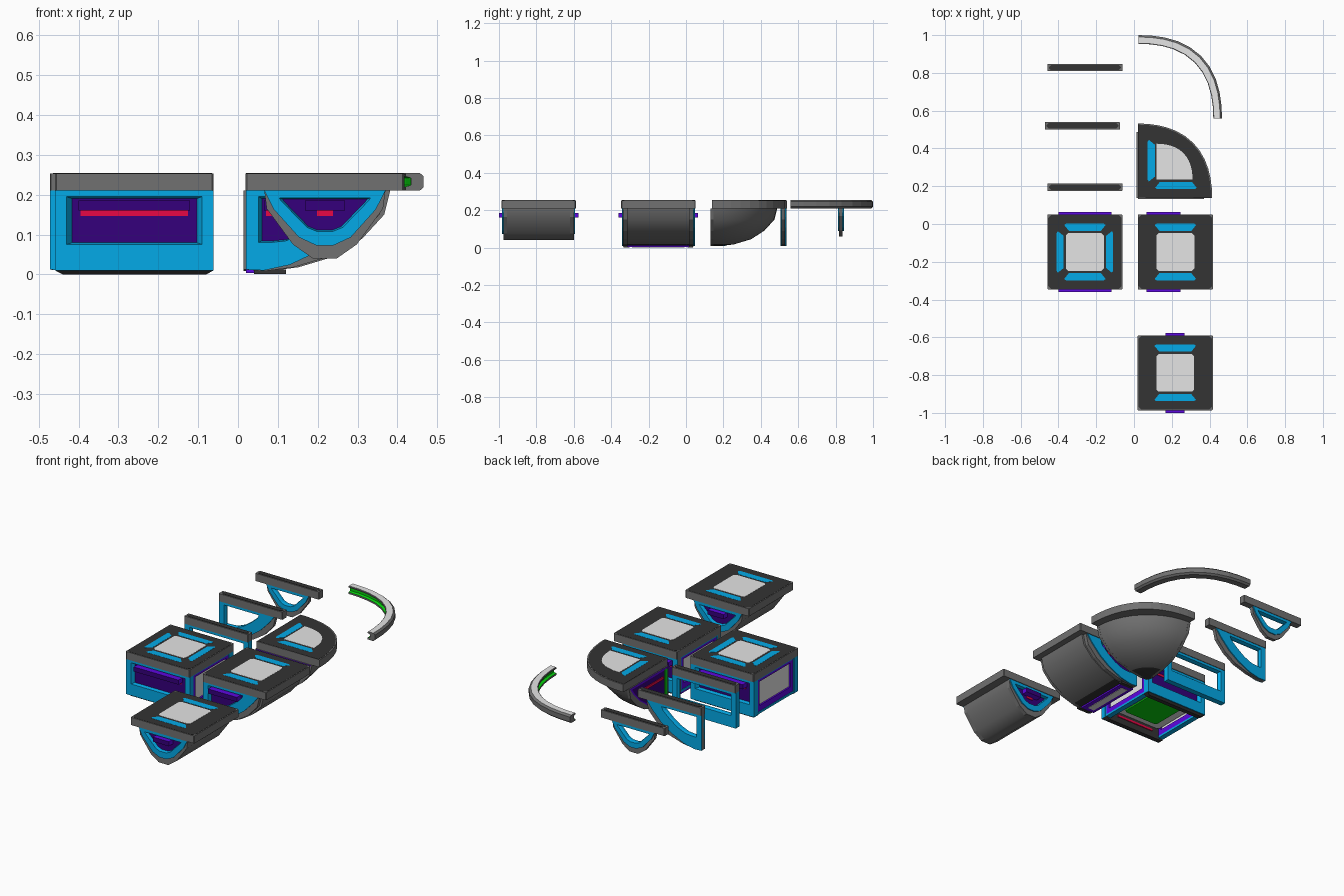
import bpy, bmesh
from math import sin, cos, pi, radians
from mathutils import Matrix, Vector

if "Cube" in bpy.data.objects:
    bpy.data.objects.remove(bpy.data.objects["Cube"], do_unlink=True)


def material(name, r, g, b):
    m = bpy.data.materials.new(name)
    m.use_nodes = True
    m.diffuse_color = (r, g, b, 1)
    m.node_tree.nodes["Principled BSDF"].inputs["Base Color"].default_value = (r, g, b, 1)
    return m


DARK = material("charcoal", .033, .033, .033)
GREY = material("mid grey", .165, .165, .165)
LIGHT = material("light grey", .78, .78, .78)
BLUE = material("bright blue", .001, .4, .8)
VIOLET = material("violet", .11, .002, .75)
PURPLE = material("dark purple", .035, 0, .2)
RED = material("red", .8, .002, .06)
GREEN = material("green", .002, .65, .004)


def axes(origin, u, v, w):
    m = Matrix((u, v, w)).transposed().to_4x4()
    m.translation = Vector(origin)
    return m


X, Y, Z = Vector((1, 0, 0)), Vector((0, 1, 0)), Vector((0, 0, 1))


def wall(x, y, u, w):
    return axes((x, y, 0), u, Z, w)


def loft(name, loops, mats, m=Matrix(), cyclic=False, rule=None, smooth=False):
    """Skin a list of equal loops; cap the ends unless cyclic."""
    bm = bmesh.new()
    rows = [[bm.verts.new(m @ Vector(p)) for p in loop] for loop in loops]
    n = len(rows[0])
    for i in range(len(rows) if cyclic else len(rows) - 1):
        a, b = rows[i], rows[(i + 1) % len(rows)]
        for k in range(n):
            bm.faces.new((a[k], a[(k + 1) % n], b[(k + 1) % n], b[k]))
    if not cyclic:
        bm.faces.new(rows[0])
        bm.faces.new(rows[-1])
    bmesh.ops.remove_doubles(bm, verts=bm.verts, dist=1e-5)
    bmesh.ops.recalc_face_normals(bm, faces=bm.faces)
    if rule:
        for f in bm.faces:
            f.material_index = rule(f)
    me = bpy.data.meshes.new(name)
    bm.to_mesh(me)
    bm.free()
    for mat in (mats if isinstance(mats, list) else [mats]):
        me.materials.append(mat)
    if smooth:
        me.polygons.foreach_set("use_smooth", [True] * len(me.polygons))
        me.set_sharp_from_angle(angle=radians(35))
    ob = bpy.data.objects.new(name, me)
    bpy.context.collection.objects.link(ob)


def at(pts, w):
    return [(u, v, w) for u, v in pts]


def prism(name, pts, w0, w1, mats, m=Matrix(), **kw):
    loft(name, [at(pts, w0), at(pts, w1)], mats, m, **kw)


def ring(name, outer, inner, w0, w1, mat, m, deep=None):
    loft(name, [at(outer, w0), at(outer, w1), at(inner, w1), at(deep or inner, w0)], mat, m, cyclic=True)


def rect(u0, v0, u1, v1):
    return [(u0, v1), (u0, v0), (u1, v0), (u1, v1)]


def cut_rect(hu, hv, c):
    return [(-hu, -hv + c), (-hu + c, -hv), (hu - c, -hv), (hu, -hv + c),
            (hu, hv - c), (hu - c, hv), (-hu + c, hv), (-hu, hv - c)]


def scaled(pts, k, anchor=None):
    a = anchor or (sum(p[0] for p in pts) / len(pts), sum(p[1] for p in pts) / len(pts))
    return [(a[0] + (u - a[0]) * k, a[1] + (v - a[1]) * k) for u, v in pts]


def both(half):
    return [(-u, v) for u, v in half] + [(u, v) for u, v in reversed(half)]


def fan(r, steps=12, bulge=.05):
    angles = [i * pi / 2 / steps for i in range(steps + 1)]
    return [(r * (1 + bulge * sin(2 * a) ** 2) * cos(a), r * (1 + bulge * sin(2 * a) ** 2) * sin(a)) for a in angles]


# Cross-sections: outer hull, blue frame edge inside its rim, window
H, TOP = .199, .21
BOX = rect(-H, .01, H, TOP)
BOX_WINDOW = rect(-.17, .075, .17, .195)
HALF = [(0, .21), (0, .012), (.045, .008), (.12, .018), (.21, .045), (.28, .09), (.335, .15), (.35, .21)]
HALF_EDGE = [(0, .21), (0, .012), (.045, .01), (.11, .024), (.19, .062), (.255, .108), (.31, .165), (.345, .21)]
HALF_WINDOW = [(.032, .195), (.032, .08), (.06, .08), (.1, .084), (.15, .105), (.2, .14), (.24, .175), (.25, .195)]
BOWL = both([(.152, .21), (.146, .165), (.08, .075), (.03, .04)])
BOWL_EDGE = both([(.152, .21), (.128, .163), (.065, .093), (.022, .073)])
BOWL_WINDOW = both([(.115, .192), (.11, .185), (.045, .118), (.02, .108)])


# Roof slab with pale panel and bright strips
def strip(name, x, y, angle):
    pts = [(-.11, .143), (-.1, .15), (.1, .15), (.11, .143), (.085, .112), (-.085, .112)]
    prism(name, pts, .251, .2547, BLUE, Matrix.Translation((x, y, 0)) @ Matrix.Rotation(angle, 4, 'Z'))


def roof(name, x, y, turns):
    m = Matrix.Translation((x, y, 0))
    prism(name + "_roof_slab", cut_rect(H, H, .004), TOP, .253, GREY, m)
    prism(name + "_roof_top", cut_rect(H - .004, H - .004, .015), .25, .254, DARK, m)
    prism(name + "_roof_panel", cut_rect(.1, .1, .012), .251, .255, LIGHT, m)
    for t in turns:
        strip(f"{name}_roof_strip_{t}", x, y, t * pi / 2)


# Window wall: frame, pane, projecting lip and red line sheltered under it
def window_wall(name, m, outer, edge, window, lip, red):
    if edge is not outer:
        ring(name + "_rim", outer, edge, .165, .189, GREY, m)
    ring(name + "_frame", edge, window, .165, .195, BLUE, m, scaled(window, .88))
    prism(name + "_pane", window, .168, .176, PURPLE, m)
    prism(name + "_lip", rect(lip[0], .16, lip[1], .186), .17, .212, [VIOLET, PURPLE], m,
          rule=lambda f: int(abs(f.normal.y) > .7))
    prism(name + "_red_line", rect(red[0], .147, red[1], .16), .172, .179, RED, m)


# Open side: blue edge, violet frame and a recessed pale panel
def joint_side(name, m):
    outer, middle, inner = (rect(-u, v, u, w) for u, v, w in ((.168, .012, TOP), (.158, .024, .205), (.138, .055, .19)))
    ring(name + "_joint_edge", outer, middle, -.03, 0, BLUE, m)
    ring(name + "_joint_frame", middle, inner, -.03, -.003, VIOLET, m)
    prism(name + "_joint_panel", inner, -.02, -.012, LIGHT, m)


# Square block, open underneath
bx, by = -.26, -.148
roof("block", bx, by, range(4))
for side, s in (("front", -1), ("back", 1)):
    m = wall(bx, by, X, Y * s)
    window_wall("block_" + side, m, BOX, BOX, BOX_WINDOW, (-.14, .14), (-.135, .135))
    loft("block_" + side + "_foot", [[(-H, .01, .155), (H, .01, .155), (H, .01, .19), (-H, .01, .19)],
                                     [(-.18, 0, .155), (.18, 0, .155), (.18, 0, .18), (-.18, 0, .18)]], DARK, m)
    prism("block_" + side + "_liner", rect(-.165, .005, .165, .2), .155, .166, DARK, m)
    prism("block_" + side + "_inner_line", rect(-.12, .035, .12, .047), .15, .156, RED, m)
for side, s in (("left", 1), ("right", -1)):
    joint_side("block_" + side, wall(bx + s * .197, by, Y, X * s))
block = Matrix.Translation((bx, by, 0))
prism("block_inner_plate", cut_rect(.16, .15, .01), .06, .066, LIGHT, block)
prism("block_inner_panel", cut_rect(.11, .11, .01), .052, .061, GREEN, block)


def hull_rule(f):
    return int(f.normal.z < -.7 and f.calc_center_median().z < .016)


# Edge module: half hull with one joint side
ex, ey = .02, -.148
roof("edge", ex + H, ey, (0, 2))
prism("edge_hull", HALF, -.168, .168, [GREY, DARK], wall(ex + .012, ey, X, Y), rule=hull_rule, smooth=True)
for side, s in (("front", -1), ("back", 1)):
    m = wall(ex, ey, X, Y * s)
    window_wall("edge_" + side, m, HALF, HALF_EDGE, HALF_WINDOW, (.045, .225), (.05, .2))
    prism("edge_" + side + "_foot", rect(.02, .001, .1, .012), .165, .185, DARK, m)
joint_side("edge", wall(ex, ey, Y, -X))
edge_base = Matrix.Translation((ex, ey, 0))
prism("edge_base_frame", rect(0, -.164, .085, .164), .003, .012, VIOLET, edge_base)
prism("edge_base_panel", rect(.02, -.14, .06, .14), .001, .01, LIGHT, edge_base)

# Bowl module: symmetric hull
cx, cy = .218, -.788
roof("bowl", cx, cy, (0, 2))
prism("bowl_hull", BOWL, -.168, .168, GREY, wall(cx, cy, X, Y), smooth=True)
for side, s in (("front", -1), ("back", 1)):
    window_wall("bowl_" + side, wall(cx, cy, X, Y * s), BOWL, BOWL_EDGE, BOWL_WINDOW, (-.05, .05), (-.02, .02))

# Corner module: quarter-round hull and roof
qx, qy = .02, .138
corner = Matrix.Translation((qx, qy, 0))
prism("corner_roof_slab", [(0, 0)] + fan(.394), TOP, .253, GREY, corner)
prism("corner_roof_top", [(.004, .004)] + fan(.388), .25, .254, DARK, corner)
prism("corner_roof_panel", [(0, 0)] + fan(.19), .251, .255, LIGHT, Matrix.Translation((.12, .235, 0)))
for t in (1, 2):
    strip(f"corner_roof_strip_{t}", .222, .335, t * pi / 2)
turns = [i * pi / 20 for i in range(11)]
loft("corner_hull", [[(u * cos(a), u * sin(a), v) for u, v in HALF] for a in turns], [GREY, DARK], corner,
     rule=hull_rule, smooth=True)
for side, u, w in (("front", X, -Y), ("right", Y, -X)):
    m = wall(qx, qy, u, w)
    ring(f"corner_{side}_rim", HALF, HALF_EDGE, -.01, .006, GREY, m)
    prism(f"corner_{side}_panel", HALF_EDGE, -.005, .002, PURPLE, m)
    ring(f"corner_{side}_trim", HALF_EDGE, scaled(HALF_EDGE, .88), -.004, .005, VIOLET, m)
    prism(f"corner_{side}_red_line", rect(.04, .15, .23, .165), 0, .006, RED, m)
    prism(f"corner_{side}_green_line", rect(.008, .04, .028, .2), 0, .006, GREEN, m)


# Thin wall pieces with open windows
def thin_wall(name, x, y, outer, edge, window, u0):
    if edge is not outer:
        ring(name + "_rim", outer, edge, -.01, .01, GREY, wall(x + u0, y, X, Y))
    for s in (-1, 1):
        ring(f"{name}_frame_{s}", edge, window, 0, .016, BLUE, wall(x + u0, y, X, Y * s), scaled(window, .94))
    top = Matrix.Translation((x, y, 0))
    prism(name + "_cap", cut_rect(H, .019, .002), TOP, .253, GREY, top)
    prism(name + "_cap_top", cut_rect(H - .008, .014, .012), .25, .255, DARK, top)


thin_wall("square_wall", -.26, .195, BOX, BOX, BOX_WINDOW, 0)
thin_wall("half_wall", -.273, .52, HALF, HALF_EDGE, HALF_WINDOW, -H)
small_bowl, small_edge, small_window = (scaled(p, .88, (0, TOP)) for p in (BOWL, BOWL_EDGE, BOWL_WINDOW))
thin_wall("bowl_wall", -.26, .828, small_bowl, small_edge, small_window, 0)

# Curved rail with a green inner groove
SECTION = [(.396, .252), (.399, .255), (.432, .255), (.442, .246), (.442, .219), (.432, .21), (.396, .21),
           (.396, .22), (.41, .224), (.41, .242), (.396, .246)]
RAIL = Vector((.024, .558, 0))


def rail_rule(f):
    if f.normal.z > .8 and f.calc_center_median().z > .25:
        return 1
    c = f.calc_center_median() - RAIL
    inward = f.normal.x * c.x + f.normal.y * c.y < -.1
    return 2 if inward and .222 < c.z < .245 and len(f.verts) == 4 else 0


def rail_loop(a):
    k = 1 + .06 * sin(2 * a) ** 2
    return [(r * k * cos(a), r * k * sin(a), z) for r, z in SECTION]


loft("curved_rail", [rail_loop(i * pi / 20) for i in range(11)], [GREY, LIGHT, GREEN],
     Matrix.Translation(RAIL), rule=rail_rule)
